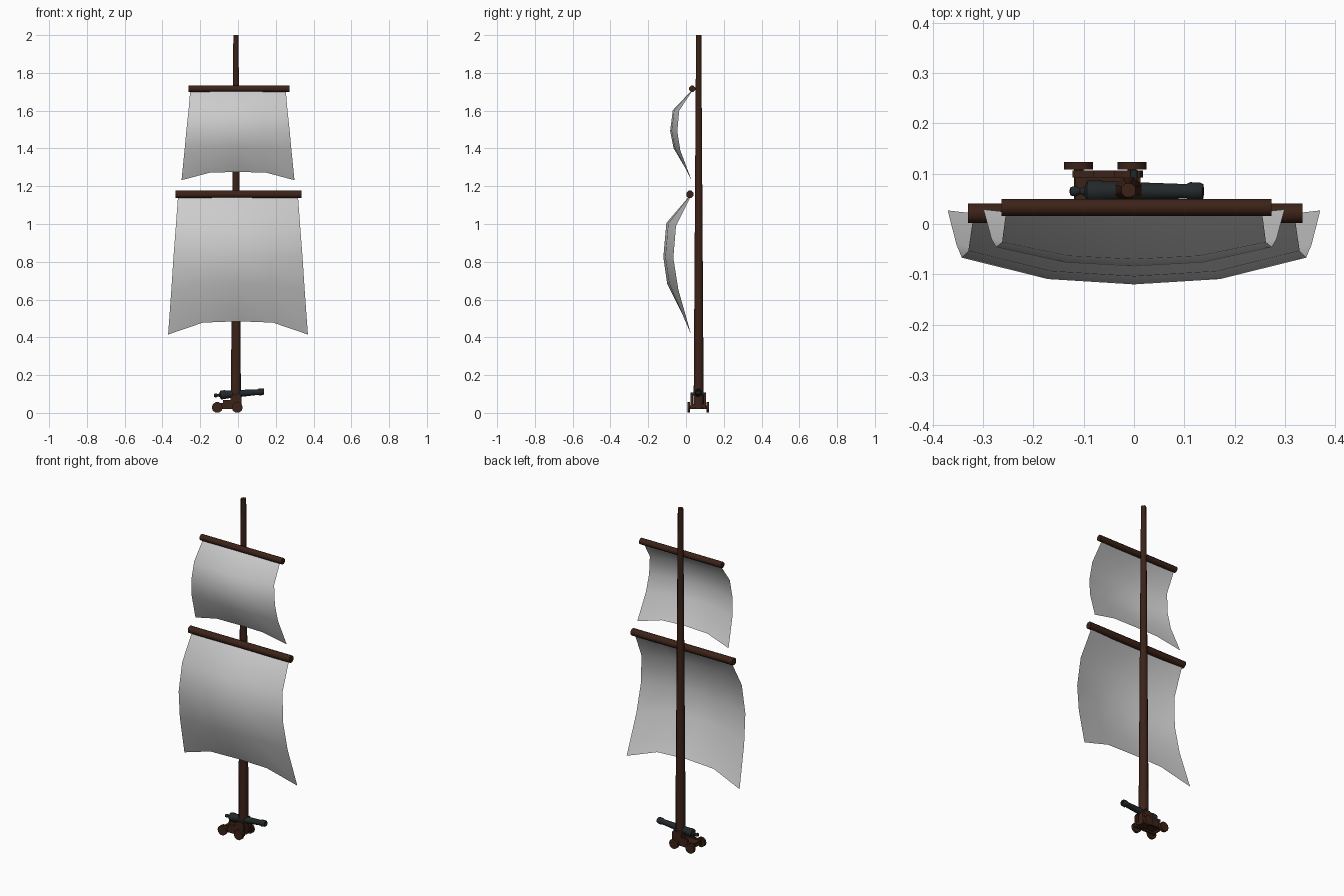
import bpy, bmesh, math
from mathutils import Vector, Matrix

if "Cube" in bpy.data.objects:
    bpy.data.objects.remove(bpy.data.objects["Cube"])


def material(name, rgb):
    m = bpy.data.materials.new(name)
    m.diffuse_color = (*rgb, 1)
    m.use_nodes = True
    m.node_tree.nodes["Principled BSDF"].inputs["Base Color"].default_value = m.diffuse_color
    return m


WOOD = material("dark_wood", (0.045, 0.016, 0.009))
IRON = material("dark_iron", (0.016, 0.021, 0.023))


def finish(name, bm, mat=None, angle=50):
    bmesh.ops.recalc_face_normals(bm, faces=bm.faces[:])
    me = bpy.data.meshes.new(name)
    bm.to_mesh(me)
    bm.free()
    ob = bpy.data.objects.new(name, me)
    bpy.context.collection.objects.link(ob)
    if mat:
        me.materials.append(mat)
    bpy.ops.object.select_all(action='DESELECT')
    bpy.context.view_layer.objects.active = ob
    ob.select_set(True)
    bpy.ops.object.shade_smooth_by_angle(angle=math.radians(angle))
    return ob


def rod(name, a, b, r1, r2, mat, sides=8):
    """Tapered, capped rod from a to b."""
    a, b = Vector(a), Vector(b)
    d = b - a
    m = Matrix.Translation((a + b) / 2) @ d.to_track_quat('Z', 'Y').to_matrix().to_4x4()
    m = m @ Matrix.Rotation(math.pi / sides, 4, 'Z')
    bm = bmesh.new()
    bmesh.ops.create_cone(bm, cap_ends=True, segments=sides, radius1=r1,
                          radius2=r2, depth=d.length, matrix=m)
    return finish(name, bm, mat)


def sail(name, rows):
    """Each row: half width, edge (y, z), centre (y, z)."""
    bm = bmesh.new()
    grid = []
    for w, e, c in rows:
        line = []
        for u, ty, tz in ((-1, 0, 0), (-.5, .8, .9), (0, 1, 1), (.5, .8, .9), (1, 0, 0)):
            line.append(bm.verts.new((u * w, e[0] + (c[0] - e[0]) * ty,
                                      e[1] + (c[1] - e[1]) * tz)))
        grid.append(line)
    for r0, r1 in zip(grid, grid[1:]):
        for i in range(4):
            bm.faces.new((r0[i], r1[i], r1[i + 1], r0[i + 1]))
    return finish(name, bm, None, 80)


# Mast and yards
rod("mast", (-0.011, 0.067, 0.02), (-0.011, 0.067, 2.0), 0.029, 0.015, WOOD)
rod("lower_yard", (-0.33, 0.021, 1.157), (0.335, 0.021, 1.157), 0.021, 0.021, WOOD)
rod("upper_yard", (-0.263, 0.033, 1.716), (0.273, 0.033, 1.716), 0.018, 0.018, WOOD)

# Billowing sails
sail("lower_sail", [
    (0.318, (0.022, 1.14), (0.018, 1.148)),
    (0.329, (-0.053, 0.99), (-0.104, 1.005)),
    (0.342, (-0.067, 0.82), (-0.120, 0.825)),
    (0.353, (-0.040, 0.65), (-0.100, 0.685)),
    (0.370, (0.027, 0.415), (0.000, 0.485))])
sail("upper_sail", [
    (0.253, (0.033, 1.705), (0.028, 1.705)),
    (0.262, (-0.036, 1.60), (-0.070, 1.602)),
    (0.274, (-0.046, 1.49), (-0.084, 1.492)),
    (0.283, (-0.030, 1.39), (-0.066, 1.402)),
    (0.299, (0.029, 1.232), (0.008, 1.276))])

# Cannon barrel: lathe of (distance along, radius), tilted slightly upward
CY = 0.065
profile = [(-0.129, 0), (-0.126, 0.009), (-0.116, 0.011), (-0.107, 0.006), (-0.098, 0.010),
           (-0.092, 0.023), (-0.070, 0.024), (-0.062, 0.021), (0.025, 0.018), (0.105, 0.015),
           (0.112, 0.019), (0.132, 0.018), (0.138, 0.015), (0.138, 0.009), (0.09, 0.008), (0.09, 0)]
bm = bmesh.new()
vs = [bm.verts.new((x, 0, r)) for x, r in profile]
es = [bm.edges.new(p) for p in zip(vs, vs[1:])]
bmesh.ops.spin(bm, geom=vs + es, cent=(0, 0, 0), axis=(1, 0, 0),
               angle=2 * math.pi, steps=10, use_duplicate=False)
bmesh.ops.remove_doubles(bm, verts=bm.verts[:], dist=0.0005)
barrel = finish("cannon_barrel", bm, IRON, 40)
barrel.location = (0, CY, 0.102)
barrel.rotation_euler = (0, math.radians(-4.5), 0)
rod("trunnion", (0, CY - 0.042, 0.1), (0, CY + 0.042, 0.1), 0.008, 0.008, IRON)

# Stepped carriage cheeks
steps = [(-0.122, 0.02), (-0.122, 0.052), (-0.08, 0.052), (-0.08, 0.068), (-0.04, 0.068),
         (-0.04, 0.086), (-0.022, 0.098), (0.012, 0.098), (0.018, 0.086), (0.018, 0.02)]
for side, label in ((-1, "front"), (1, "back")):
    bm = bmesh.new()
    f = bm.faces.new([bm.verts.new((x, CY + side * 0.027, z)) for x, z in steps])
    ext = bmesh.ops.extrude_face_region(bm, geom=[f])
    bmesh.ops.translate(bm, vec=(0, side * 0.014, 0),
                        verts=[g for g in ext["geom"] if isinstance(g, bmesh.types.BMVert)])
    finish(label + "_cheek", bm, WOOD, 30)

# Carriage bed
bm = bmesh.new()
bmesh.ops.create_cube(bm, size=1, matrix=Matrix.Translation((-0.052, CY, 0.038))
                      @ Matrix.Diagonal((0.13, 0.056, 0.018, 1)))
finish("carriage_bed", bm, WOOD, 30)

# Axles and wheels
for x, label in ((-0.110, "rear"), (-0.004, "fore")):
    rod(label + "_axle", (x, CY - 0.05, 0.029), (x, CY + 0.05, 0.029), 0.01, 0.01, WOOD)
    for side in (-1, 1):
        rod(label + "_wheel", (x, CY + side * 0.043, 0.029),
            (x, CY + side * 0.058, 0.029), 0.029, 0.029, WOOD, 10)
